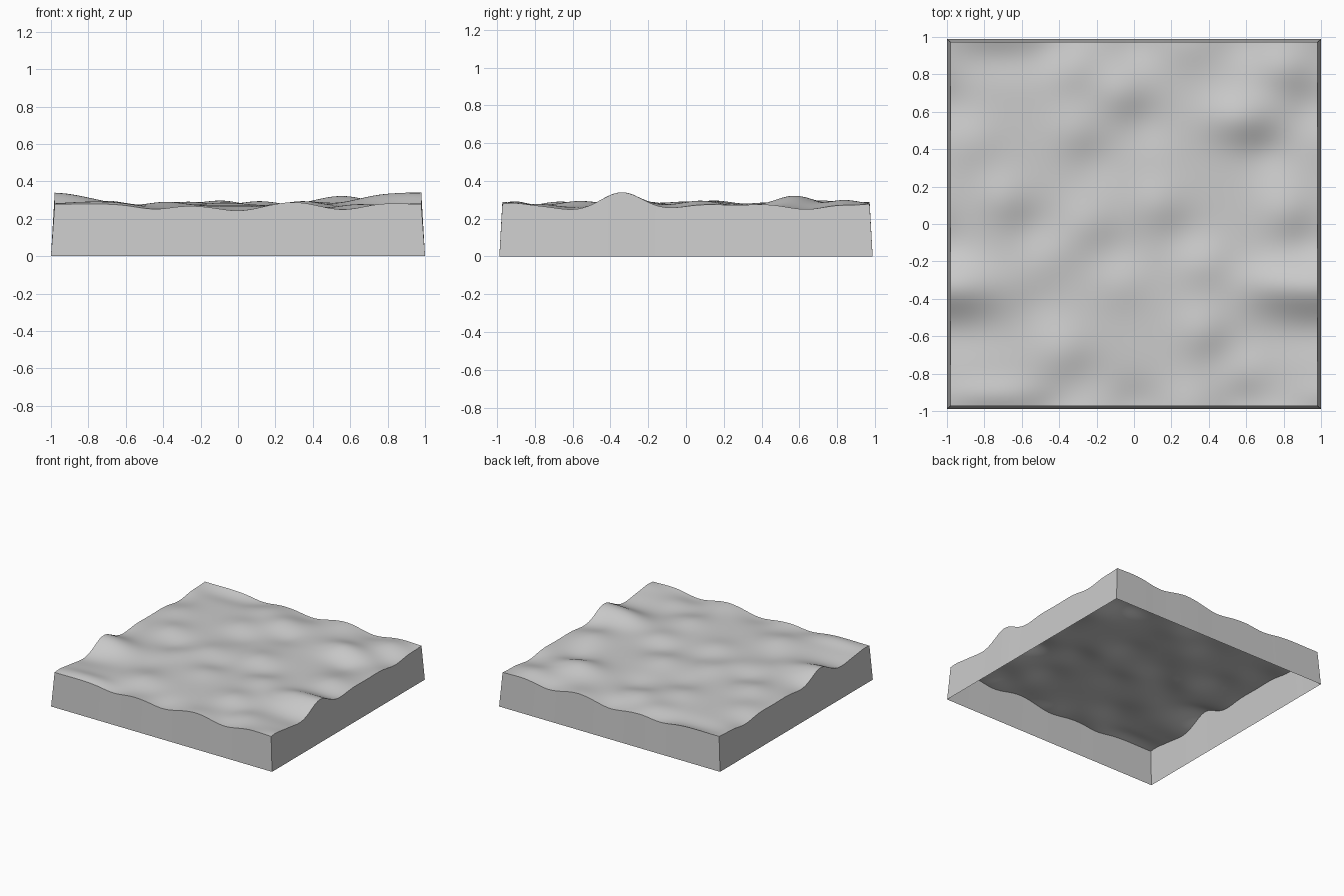
import bpy
import bmesh
import math

# Remove the default object
default_object = bpy.data.objects.get("Cube")
if default_object:
    bpy.data.objects.remove(default_object, do_unlink=True)

# Overall dimensions of the tile
HALF_X, HALF_Y = 0.98, 0.972
SKIRT_SCALE_X, SKIRT_SCALE_Y = 1 / 0.98, 0.988 / 0.972
BASE_LEVEL = 0.271
CELLS = 90

# Elongated landforms: x, y, height, x radius, y radius
LANDFORMS = [
    (0.98, -0.34, 0.068, 0.19, 0.1),
    (0.72, -0.32, 0.026, 0.12, 0.09),
    (0.95, -0.59, -0.024, 0.25, 0.1),
    (0.56, 0.57, 0.052, 0.14, 0.1),
    (-0.75, -0.91, 0.022, 0.2, 0.06),
    (-0.7, 0.87, -0.014, 0.2, 0.07),
    (0.8, 0.84, 0.03, 0.11, 0.09),
]

# Round knolls: x, y, height
KNOLLS = [
    (-0.33, 0.85, 0.022), (-0.08, 0.71, 0.028), (-0.32, 0.5, 0.02),
    (-0.7, 0.14, 0.026), (0.12, 0.11, 0.024), (-0.25, 0.01, 0.02),
    (0.8, 0.07, 0.026), (0.37, -0.2, 0.024), (0.36, -0.57, 0.026),
    (-0.38, -0.67, 0.022), (-0.07, -0.31, 0.018), (0.3, 0.97, 0.018),
    (0.6, -0.79, 0.02), (-0.42, -0.13, 0.016), (-0.85, 0.45, 0.016),
]

# Round hollows: x, y, depth
HOLLOWS = [
    (0.71, 0.38, 0.026), (-0.53, -0.04, 0.022), (0.06, 0.54, 0.022),
    (0.49, -0.73, 0.018), (0.95, 0.63, 0.024), (0, -0.97, 0.028),
    (-0.43, -0.97, 0.026), (0.57, -0.95, 0.026), (0.28, -0.07, 0.018),
    (-0.2, 0.33, 0.016), (-0.5, -0.42, 0.014), (0.94, -0.1, 0.018),
    (-0.23, -0.83, 0.014), (-0.08, -0.14, 0.014),
]
ROUND_RADIUS = 0.1


def wrapped(distance, half_size):
    """Shortest distance on a tile that repeats at its edges."""
    period = 2 * half_size
    return (distance + half_size) % period - half_size


def mound(x, y, centre_x, centre_y, height, radius_x, radius_y):
    """Height added by one soft mound or hollow."""
    across = wrapped(x - centre_x, HALF_X) / radius_x
    along = wrapped(y - centre_y, HALF_Y) / radius_y
    return height * math.exp(-(across * across + along * along) / 2)


def ground_height(x, y):
    """Height of the rolling ground at a point."""
    total = BASE_LEVEL
    for form in LANDFORMS:
        total += mound(x, y, *form)
    for centre_x, centre_y, height in KNOLLS:
        total += mound(x, y, centre_x, centre_y, height, ROUND_RADIUS, ROUND_RADIUS)
    for centre_x, centre_y, depth in HOLLOWS:
        total += mound(x, y, centre_x, centre_y, -depth, ROUND_RADIUS, ROUND_RADIUS)
    return total


# Single stone colour
stone = bpy.data.materials.new("grey_stone")
stone.use_nodes = True
grey = (0.6, 0.6, 0.6, 1)
stone.diffuse_color = grey
for node in stone.node_tree.nodes:
    if node.type == "BSDF_PRINCIPLED":
        node.inputs["Base Color"].default_value = grey

# Rolling ground surface
bm = bmesh.new()
bmesh.ops.create_grid(bm, x_segments=CELLS, y_segments=CELLS, size=1)
for vert in bm.verts:
    vert.co.x *= HALF_X
    vert.co.y *= HALF_Y
    vert.co.z = ground_height(vert.co.x, vert.co.y)

# Flared skirt walls around the rim, open underneath
rim = [edge for edge in bm.edges if edge.is_boundary]
skirt = bmesh.ops.extrude_edge_only(bm, edges=rim)
for item in skirt["geom"]:
    if isinstance(item, bmesh.types.BMVert):
        item.co.x *= SKIRT_SCALE_X
        item.co.y *= SKIRT_SCALE_Y
        item.co.z = 0

# Keep every face pointing outwards
bm.normal_update()
for face in bm.faces:
    centre = face.calc_center_median()
    is_wall = abs(face.normal.z) < 0.5
    if is_wall:
        outward = face.normal.x * centre.x + face.normal.y * centre.y
    else:
        outward = face.normal.z
    if outward < 0:
        face.normal_flip()

mesh = bpy.data.meshes.new("terrain_tile")
bm.to_mesh(mesh)
bm.free()
mesh.materials.append(stone)

# Place the tile and smooth it, keeping the rim and corners crisp
terrain = bpy.data.objects.new("terrain_tile", mesh)
bpy.context.collection.objects.link(terrain)
bpy.ops.object.select_all(action="DESELECT")
terrain.select_set(True)
bpy.context.view_layer.objects.active = terrain
bpy.ops.object.shade_smooth_by_angle(angle=math.radians(40))
